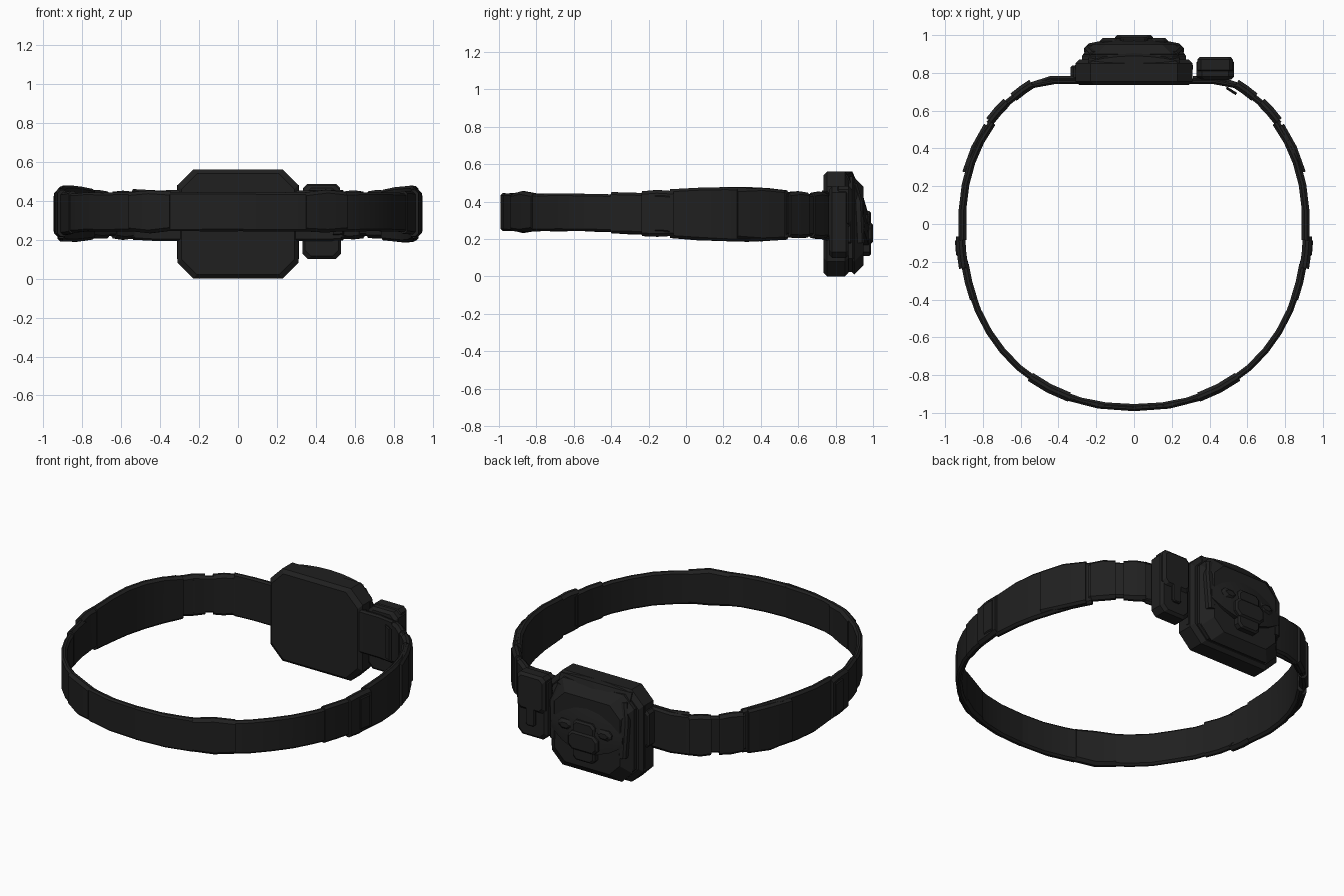
import bpy, bmesh, random
from math import sin, cos, radians, copysign
from mathutils import Vector

random.seed(4)
if "Cube" in bpy.data.objects:
    bpy.data.objects.remove(bpy.data.objects["Cube"])

black = bpy.data.materials.new("black_nylon")
black.use_nodes = True
shade = 0.0145
black.diffuse_color = (shade, shade, shade, 1)
shader = black.node_tree.nodes["Principled BSDF"]
shader.inputs["Base Color"].default_value = (shade, shade, shade, 1)
shader.inputs["Roughness"].default_value = 0.8


def loft(name, rings):
    """Skin a list of equal-length point rings and cap both ends."""
    bm = bmesh.new()
    loops = [[bm.verts.new(point) for point in ring] for ring in rings]
    for near, far in zip(loops, loops[1:]):
        for i in range(len(near)):
            bm.faces.new((near[i - 1], near[i], far[i], far[i - 1]))
    bm.faces.new(loops[0])
    bm.faces.new(loops[-1])
    bmesh.ops.recalc_face_normals(bm, faces=bm.faces)
    mesh = bpy.data.meshes.new(name)
    bm.to_mesh(mesh)
    bm.free()
    mesh.materials.append(black)
    part = bpy.data.objects.new(name, mesh)
    bpy.context.collection.objects.link(part)
    bpy.ops.object.select_all(action="DESELECT")
    part.select_set(True)
    bpy.context.view_layer.objects.active = part
    bpy.ops.object.shade_smooth_by_angle(angle=radians(25))


def octagon(half_width, half_height, cut):
    """Rectangle with cut corners, centred on the origin."""
    w, h = half_width, half_height
    quarter = [(w, h - cut), (w - cut, h)]
    upper = quarter + [(-a, b) for a, b in reversed(quarter)]
    return upper + [(-a, -b) for a, b in upper]


def belt_point(degrees):
    """Point on the squarish oval of the belt: -90 is the front, 90 the flattened back."""
    angle = radians(degrees)
    c, s = cos(angle), sin(angle)
    depth = 0.97 if s < 0 else 0.87
    y = copysign(abs(s) ** 0.91, s) * depth
    return Vector((copysign(abs(c) ** 0.91, c) * 0.91, min(y, 0.755), 0))


def strap(name, start, end, half_height, thickness, outward=0, bulge=0, mirrored=False):
    """Upright piece of webbing following the belt, slightly worn along its edges."""
    steps = max(2, round((end - start) / 8))
    rings = []
    for i in range(steps + 1):
        degrees = start + (end - start) * i / steps
        tangent = belt_point(degrees + 1) - belt_point(degrees - 1)
        normal = Vector((tangent.y, -tangent.x, 0)).normalized()
        middle = 0.335 - 0.01 * sin(radians(degrees)) + random.uniform(-1, 1) * 0.003
        swell = bulge * (1 - (2 * i / steps - 1) ** 2)
        ring = []
        for across, up in octagon(thickness / 2, half_height + swell, thickness / 3):
            point = belt_point(degrees) + normal * (across + outward)
            point.z = middle + up
            if mirrored:
                point.x = -point.x
            ring.append(point)
        rings.append(ring)
    loft(name, rings)


def block(name, x, z, width, height, back, front, cut, soft, slope=0):
    """Cut-corner case between two depths, with softened rims; slope narrows the outer side."""
    rings = []
    for y, shrink in ((back, soft), (back + soft, 0), (front - soft, slope), (front, slope + soft)):
        outline = octagon(width / 2 - shrink, height / 2 - shrink, cut)
        rings.append([(x + a, y, z + b) for a, b in outline])
    loft(name, rings)


def rod(name, path, radius):
    """Upright folded edge through a few points."""
    loft(name, [[(x + a, y + b, z) for a, b in octagon(radius, radius, radius / 2)]
                for x, y, z in path])


# Belt pieces, the same on both sides
for label, mirrored in (("left_", False), ("right_", True)):
    def piece(name, *sizes, **options):
        strap(label + name, *sizes, mirrored=mirrored, **options)

    # Front webbing with its overlap, keeper and buckle
    piece("front_strap", -90, -10, 0.1, 0.034)
    piece("front_overlap", -90, -70, 0.1, 0.03, outward=0.006)
    piece("front_keeper", -70, -55, 0.1, 0.05, bulge=0.01)
    piece("side_sleeve", -22, -11, 0.11, 0.04)
    piece("side_buckle", -12, -3, 0.12, 0.05, outward=0.01, bulge=0.005)
    piece("buckle_bar", -8, -4, 0.1, 0.03, outward=0.025)

    # Padded side panel and its stitched cover
    piece("side_pad", -4, 36, 0.13, 0.04, bulge=0.015)
    piece("pad_cover", 16, 34, 0.132, 0.04, outward=0.012, bulge=0.008)

    # Linked pieces leading to the back
    piece("rear_loop", 36, 45, 0.12, 0.05, outward=0.015, bulge=0.005)
    piece("rear_link", 35, 55, 0.11, 0.034, outward=0.01)
    piece("rear_keeper", 48, 56, 0.12, 0.05, outward=0.01, bulge=0.006)
    piece("rear_strap", 54, 72, 0.122, 0.036, outward=0.01)

# Flat panel across the back
strap("back_panel", 56, 124, 0.13, 0.03)

# Main pouch: rear case, seam and outer shell
block("pouch_case", 0, 0.28, 0.62, 0.56, 0.735, 0.87, cut=0.08, soft=0.02)
block("pouch_seam", 0, 0.28, 0.55, 0.51, 0.86, 0.9, cut=0.07, soft=0.01)
block("pouch_shell", 0, 0.27, 0.54, 0.52, 0.88, 0.95, cut=0.07, soft=0.02, slope=0.03)

# Folded edges along both pouch sides
for label, side in (("left", 1), ("right", -1)):
    rod(label + "_pouch_piping", [(side * 0.295, 0.83, z) for z in (0.1, 0.3, 0.48)], 0.018)
    rod(label + "_lid_fold", [(side * 0.23, 0.93, 0.18), (side * 0.24, 0.92, 0.4),
                              (side * 0.21, 0.89, 0.5)], 0.024)

# Sloping lid, deeper towards the middle
lid_profile = [(0.8, 0.56), (0.89, 0.56), (0.95, 0.42), (0.985, 0.3)]
lid_rings = []
for i in range(-3, 4):
    x = i * 0.08
    inset = x * x * 0.5
    hem = 0.16 + x * x * 1.5
    outer = [(x, y - inset, z - inset / 2) for y, z in lid_profile]
    lid_rings.append(outer + [(x, 0.98 - inset, hem), (x, 0.93 - inset, hem)])
loft("pouch_lid", lid_rings)

# Lid closure and creases
block("closure_strap", 0, 0.23, 0.15, 0.24, 0.93, 0.99, cut=0.02, soft=0.01)
block("closure_clasp", 0, 0.23, 0.2, 0.11, 0.95, 1, cut=0.025, soft=0.01)
for label, side in (("left", 1), ("right", -1)):
    block(label + "_lid_crease", side * 0.13, 0.3, 0.1, 0.06, 0.94, 0.985, cut=0.02, soft=0.015)

# Clip beside the main pouch
block("pouch_clip", -0.3, 0.335, 0.07, 0.22, 0.765, 0.84, cut=0.015, soft=0.01)

# Small side pouch with flap and tab
block("small_pouch", 0.43, 0.29, 0.2, 0.38, 0.765, 0.87, cut=0.03, soft=0.015)
block("small_pouch_flap", 0.43, 0.375, 0.19, 0.22, 0.8, 0.885, cut=0.02, soft=0.015)
block("small_pouch_tab", 0.43, 0.24, 0.06, 0.13, 0.85, 0.885, cut=0.01, soft=0.005)

# Webbing loop hanging inside the belt
strap("hanging_loop", 54, 59, 0.1, 0.014, outward=-0.035)
